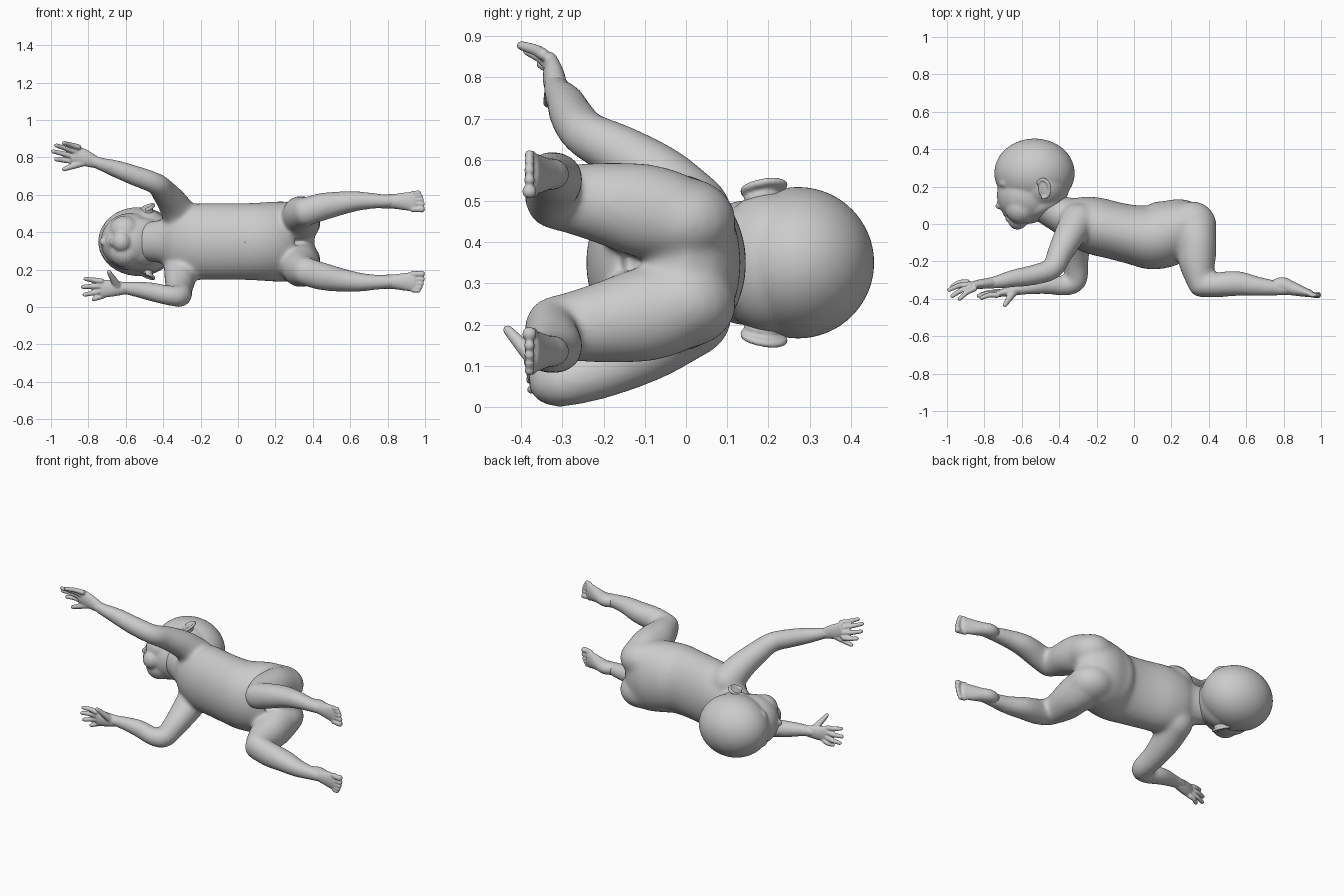
import bpy, bmesh, math
from mathutils import Vector, Matrix

if "Cube" in bpy.data.objects:
    bpy.data.objects.remove(bpy.data.objects["Cube"])

MID = 0.35  # symmetry plane of the figure (z)
UP = Vector((0, 0, 1))


def catmull(a, b, c, d, t):
    return [0.5 * (2 * q + (r - p) * t + (2 * p - 5 * q + 4 * r - s) * t * t
                   + (3 * q - p - 3 * r + s) * t ** 3) for p, q, r, s in zip(a, b, c, d)]


def tube(bm, pts, cap=1.0, sides=28, steps=6):
    """Rounded loft through (x, y, z, thickness, width); width lies nearest the z direction."""
    pts = [list(p) + [p[3]] if len(p) == 4 else list(p) for p in pts]
    ext = [pts[0]] + pts + [pts[-1]]
    path = [catmull(*ext[i:i + 4], k / steps) for i in range(len(pts) - 1) for k in range(steps)]
    path.append(pts[-1])
    pos = [Vector(p[:3]) for p in path]
    tang = [(pos[min(i + 1, len(pos) - 1)] - pos[max(i - 1, 0)]).normalized() for i in range(len(pos))]
    rings = [(pos[i], tang[i], path[i][3], path[i][4]) for i in range(len(pos))]

    def dome(r, sign):
        p, t, a, b = r
        out = []
        for ang in (25, 50, 70, 85):
            c, s = math.cos(math.radians(ang)), math.sin(math.radians(ang))
            out.append((p + t * sign * cap * min(a, b) * s, t, a * c, b * c))
        return out
    rings = dome(rings[0], -1)[::-1] + rings + dome(rings[-1], 1)
    loops = []
    for p, t, a, b in rings:
        n = (UP - t * UP.dot(t)).normalized()
        m = t.cross(n)
        loops.append([bm.verts.new(p + m * a * math.cos(2 * math.pi * k / sides)
                                   + n * b * math.sin(2 * math.pi * k / sides)) for k in range(sides)])
    for l0, l1 in zip(loops, loops[1:]):
        for k in range(sides):
            j = (k + 1) % sides
            bm.faces.new((l0[k], l0[j], l1[j], l1[k]))
    bm.faces.new(loops[0][::-1])
    bm.faces.new(loops[-1])


def ball(bm, c, r, rot=None, seg=64):
    m = Matrix.Translation(c) @ (rot or Matrix()) @ Matrix.Diagonal((*r, 1))
    bmesh.ops.create_uvsphere(bm, u_segments=seg, v_segments=seg // 2, radius=1, matrix=m)


def finish(bm, name, voxel, smooth):
    bmesh.ops.recalc_face_normals(bm, faces=bm.faces)
    me = bpy.data.meshes.new(name)
    bm.to_mesh(me)
    bm.free()
    ob = bpy.data.objects.new(name, me)
    bpy.context.collection.objects.link(ob)
    rm = ob.modifiers.new("fuse", 'REMESH')
    rm.mode, rm.voxel_size, rm.use_smooth_shade = 'VOXEL', voxel, True
    sm = ob.modifiers.new("soften", 'SMOOTH')
    sm.factor, sm.iterations = 0.5, smooth
    return ob


# Torso: x, back y, belly y, half width
bm = bmesh.new()
profile = [(-.38, .13, -.05, .13), (-.32, .15, -.11, .175), (-.22, .146, -.16, .203),
           (-.1, .117, -.19, .205), (0, .102, -.217, .205), (.1, .104, -.244, .208),
           (.19, .134, -.22, .214), (.26, .137, -.16, .214), (.32, .1, -.13, .2), (.37, .03, -.11, .16)]
tube(bm, [(x, (t + b) / 2, MID, (t - b) / 2, w) for x, t, b, w in profile], cap=.35, sides=40)
# Neck
tube(bm, [(-.5, .12, MID, .1, .11), (-.43, .07, MID, .095, .112), (-.33, .025, MID, .115, .145)])
# Buttocks, thighs and shins
for s in (-1, 1):
    ball(bm, (.31, -.01, MID + s * .1), (.132, .132, .108))
    tube(bm, [(.325, -.04, MID + s * .112, .115, .112), (.337, -.11, MID + s * .128, .105, .114),
              (.337, -.2, MID + s * .145, .1, .1), (.348, -.28, MID + s * .155, .08, .085),
              (.36, -.325, MID + s * .158, .068, .078)], cap=.9)
    tube(bm, [(.355, -.33, MID + s * .158, .062, .076), (.45, -.325, MID + s * .186, .067, .075),
              (.55, -.318, MID + s * .205, .068, .064), (.65, -.332, MID + s * .217, .055, .052),
              (.75, -.342, MID + s * .217, .043, .041), (.83, -.348, MID + s * .215, .034, .036)])
# Reaching arm and bent arm
tube(bm, [(-.3, .015, .47, .098), (-.345, -.06, .55, .083), (-.395, -.155, .615, .069),
          (-.44, -.24, .66, .059), (-.55, -.275, .702, .055), (-.65, -.292, .738, .048),
          (-.74, -.312, .767, .036), (-.8, -.318, .787, .031)])
tube(bm, [(-.3, .015, .22, .098), (-.31, -.09, .145, .083), (-.312, -.2, .09, .069),
          (-.312, -.3, .06, .061), (-.37, -.33, .062, .054), (-.47, -.325, .083, .051),
          (-.58, -.342, .099, .038), (-.65, -.352, .102, .031)])
finish(bm, "body", .0095, 30)

# Head: cranium, skull base, face, jaw, chin, nose, lips, eyes
bm = bmesh.new()
ball(bm, (-.532, .272, MID), (.215, .185, .184))
ball(bm, (-.495, .205, MID), (.15, .14, .172))
ball(bm, (-.575, .155, MID), (.158, .155, .152))
ball(bm, (-.622, .015, MID), (.05, .045, .055))
tube(bm, [(-.6, .055, MID, .06, .09), (-.53, .085, MID, .07, .125), (-.45, .13, MID, .08, .12)])
tube(bm, [(-.71, .175, MID, .013), (-.717, .105, MID + .001, .018)])
ball(bm, (-.718, .094, MID), (.025, .016, .022))
ball(bm, (-.682, .052, MID), (.02, .012, .034))
ball(bm, (-.67, .026, MID), (.02, .012, .028))
for s in (-1, 1):
    ball(bm, (-.605, .085, MID + s * .058), (.083, .085, .08))
    ball(bm, (-.707, .093, MID + s * .02), (.016, .012, .013))
    ball(bm, (-.69, .165, MID + s * .06), (.024, .018, .028))
    ball(bm, (-.69, .215, MID + s * .055), (.033, .026, .06))
finish(bm, "head", .007, 11)

# Ears: a tilted shell with a raised rim
bm = bmesh.new()
for s in (-1, 1):
    c = Vector((-.482, .19, MID + s * .176))
    rot = Matrix.Rotation(-s * .4, 4, 'Y') @ Matrix.Rotation(s * .17, 4, 'X')
    ball(bm, c, (.036, .053, .009), rot)
    ball(bm, c - Vector((0, .005, s * .018)), (.03, .045, .022), rot)
    rim = [c + rot @ Vector((.037 * math.cos(a), .05 * math.sin(a), s * .006))
           for a in (math.radians(-100 + k * 21) for k in range(13))]
    for p, q in zip(rim, rim[1:]):
        for f in (0, .5):
            ball(bm, p.lerp(q, f), (.0095,) * 3, seg=16)
finish(bm, "ears", .005, 4)


# Hands: palm, fingers from knuckles to tips, thumb
def hand(name, wrist, knuckle, spread, tips, thumb):
    bm = bmesh.new()
    w, k, sp = Vector(wrist), Vector(knuckle), Vector(spread)
    mid = w.lerp(k, .55)
    tube(bm, [(*w, .027, .031), (*mid, .026, .044), (*k, .018, .047)], cap=.8)
    for i, tip in enumerate(tips):
        base = k + sp * (i - 1.5)
        tip = Vector(tip)
        bend = base.lerp(tip, .5) + Vector((0, .008, 0))
        tube(bm, [(*base, .015), (*bend, .014), (*tip, .0115)], sides=14)
    th = Vector(thumb)
    root = w.lerp(k, .3)
    tube(bm, [(*root, .024), (*root.lerp(th, .55), .018), (*th, .012)], sides=14)
    finish(bm, name, .005, 3)


hand("reaching_hand", (-.755, -.313, .772), (-.872, -.328, .818), (.013, -.012, .025),
     [(-.972, -.332, .79), (-.988, -.352, .832), (-.972, -.385, .864), (-.932, -.4, .877)],
     (-.93, -.335, .737))
hand("bent_hand", (-.6, -.346, .1), (-.725, -.372, .1), (.005, .006, -.026),
     [(-.815, -.395, .15), (-.83, -.384, .108), (-.82, -.378, .066), (-.772, -.375, .042)],
     (-.69, -.433, .187))

# Feet: heel, sole and toes
for s, name in ((-1, "lower_foot"), (1, "upper_foot")):
    bm = bmesh.new()
    z = MID + s * .215
    tube(bm, [(.74, -.343, z, .036, .036), (.79, -.328, z, .044, .038), (.84, -.343, z, .038, .04),
              (.89, -.358, z, .029, .047), (.945, -.373, z, .019, .053)], cap=.8)
    for i in range(5):
        r = (.018, .0135, .013, .0125, .012)[i]
        zo = z + s * (-.042, -.014, .009, .029, .047)[i]
        tx = (.982, .986, .981, .974, .965)[i]
        tube(bm, [(.935, -.373, zo, r * .9), (tx - .02, -.38, zo, r * .85), (tx, -.38, zo, r)], sides=14)
    finish(bm, name, .005, 3)

# Navel
bm = bmesh.new()
for k in range(16):
    a = k * math.pi / 8
    ball(bm, (.05 + .012 * math.cos(a), -.23, MID + .014 * math.sin(a)), (.006,) * 3, seg=12)
finish(bm, "navel", .004, 2)
